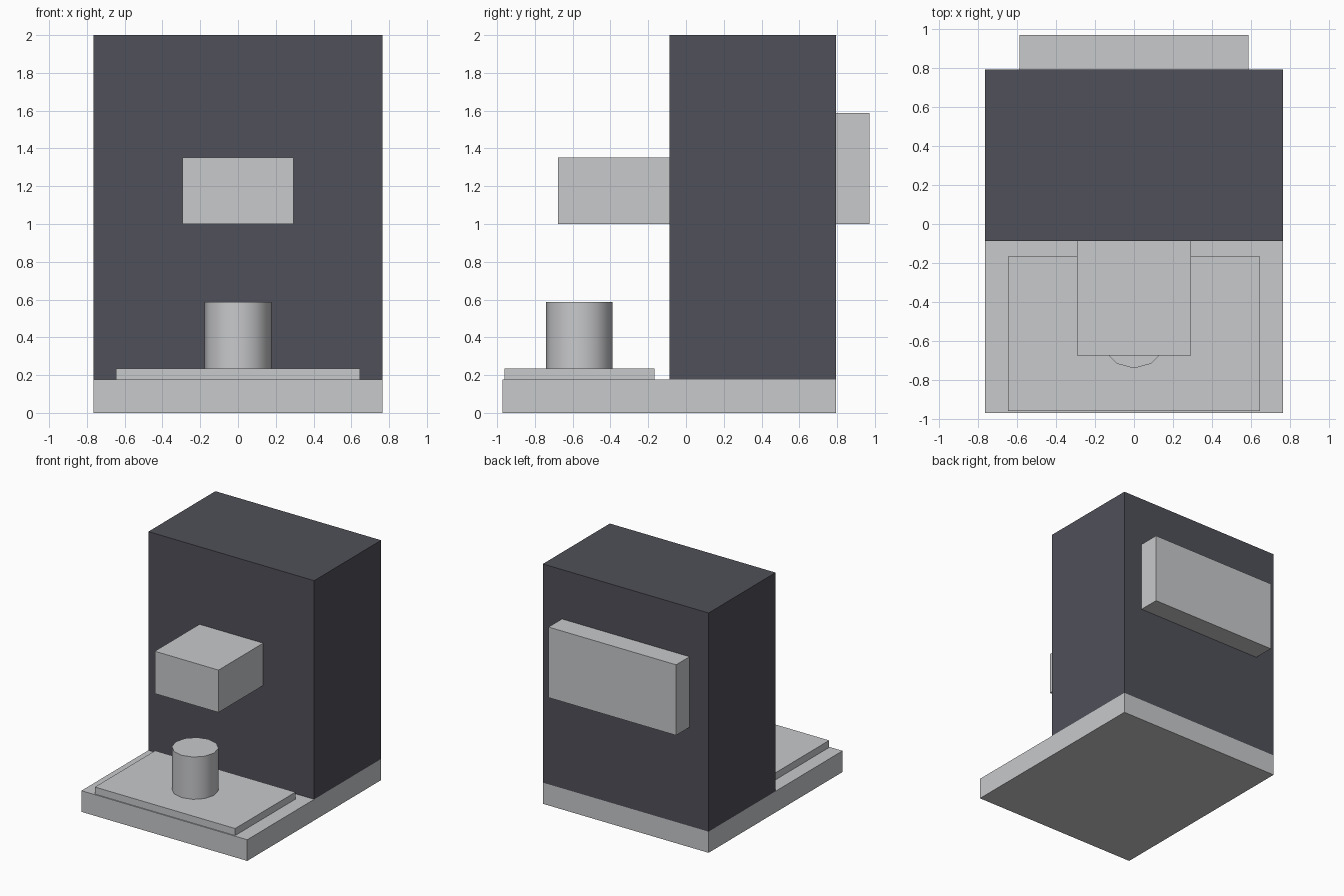
import bpy
import math

cube = bpy.data.objects.get("Cube")
if cube:
    bpy.data.objects.remove(cube, do_unlink=True)

U = 2 / 34  # modelling unit: the machine is 34 units tall


def make_material(name, rgb):
    mat = bpy.data.materials.new(name)
    mat.use_nodes = True
    color = (*rgb, 1)
    mat.diffuse_color = color
    mat.node_tree.nodes["Principled BSDF"].inputs["Base Color"].default_value = color
    return mat


light_grey = make_material("light grey", (0.58, 0.585, 0.6))
charcoal = make_material("charcoal", (0.08, 0.08, 0.1))


def box(name, width, y0, y1, z0, z1, mat):
    """Box centred on x, spanning the given depth and height in units."""
    bpy.ops.mesh.primitive_cube_add(size=1, location=(0, (y0 + y1) / 2 * U, (z0 + z1) / 2 * U))
    obj = bpy.context.object
    obj.name = name
    obj.scale = (width * U, (y1 - y0) * U, (z1 - z0) * U)
    bpy.ops.object.transform_apply(location=False, rotation=False, scale=True)
    obj.data.materials.append(mat)
    return obj


# Base slab and main housing
box("base", 26, -16.5, 13.5, 0, 3, light_grey)
box("main_body", 26, -1.5, 13.5, 3, 34, charcoal)

# Drip tray, brewing head and rear water tank
box("drip_tray", 22, -16.35, -2.85, 3, 4, light_grey)
box("brew_head", 10, -11.5, -1.5, 17, 23, light_grey)
box("water_tank", 20, 13.5, 16.5, 17, 27, light_grey)

# Cup standing on the tray
bpy.ops.mesh.primitive_cylinder_add(vertices=12, radius=3 * U, depth=6 * U,
                                    location=(0, -9.6 * U, 7 * U))
cup = bpy.context.object
cup.name = "cup"
cup.data.materials.append(light_grey)
bpy.ops.object.shade_smooth_by_angle(angle=math.radians(40))
